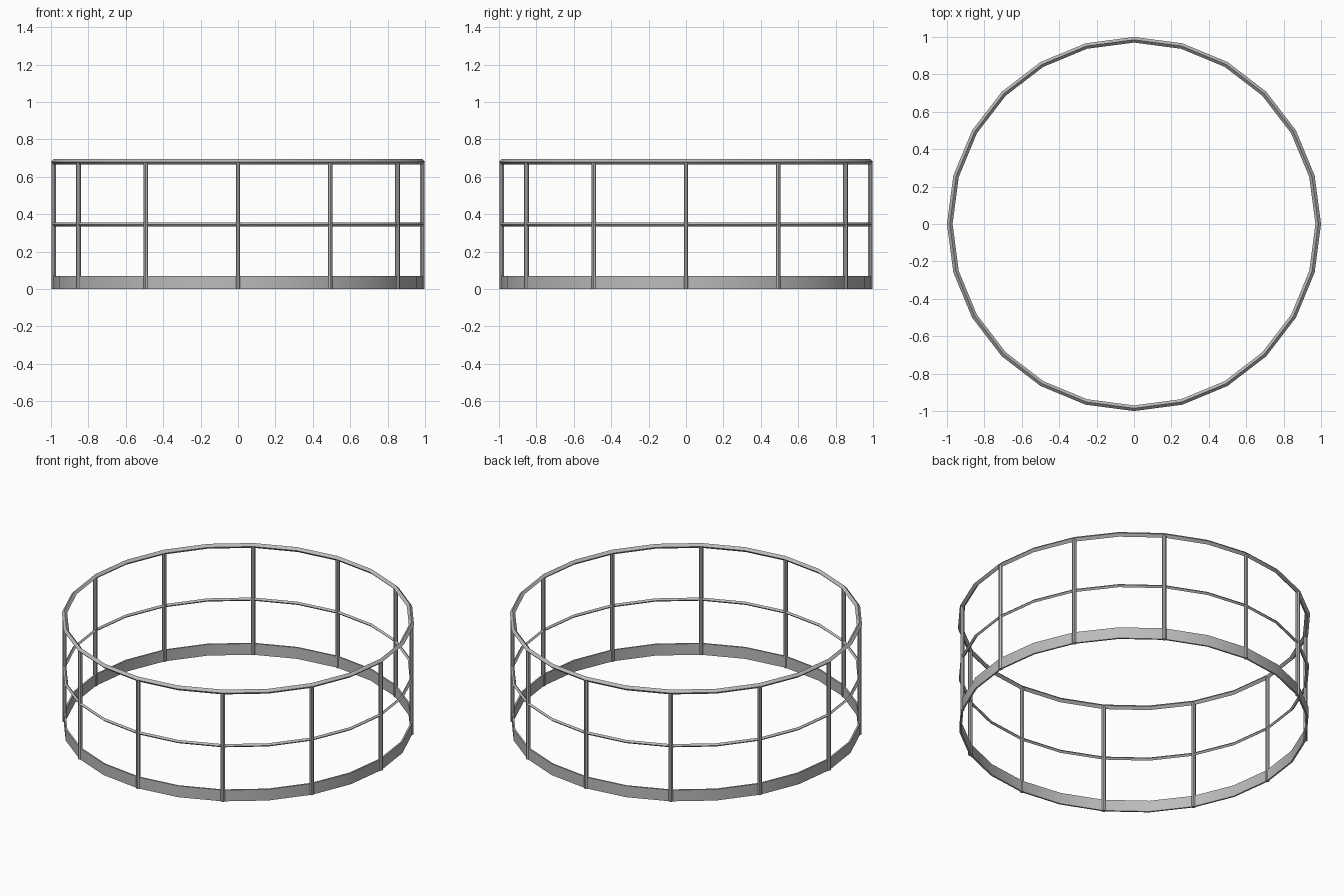
import bpy, bmesh, math

if "Cube" in bpy.data.objects:
    bpy.data.objects.remove(bpy.data.objects["Cube"])

R = 0.985          # centre-line radius of the railing
SEGMENTS = 24      # sides of every ring
POSTS = 12

steel = bpy.data.materials.new("grey_steel")
steel.diffuse_color = (0.5, 0.5, 0.5, 1)
steel.use_nodes = True
steel.node_tree.nodes["Principled BSDF"].inputs["Base Color"].default_value = steel.diffuse_color


def finish(obj):
    obj.data.materials.append(steel)
    bpy.ops.object.select_all(action='DESELECT')
    obj.select_set(True)
    bpy.context.view_layer.objects.active = obj
    bpy.ops.object.shade_smooth_by_angle(angle=math.radians(30))


def ring(name, profile):
    """Sweep a closed (radius, height) profile around the z axis."""
    bm = bmesh.new()
    loops = []
    for i in range(SEGMENTS):
        a = 2 * math.pi * i / SEGMENTS
        loops.append([bm.verts.new((r * math.cos(a), r * math.sin(a), z)) for r, z in profile])
    n = len(profile)
    for i in range(SEGMENTS):
        p, q = loops[i], loops[(i + 1) % SEGMENTS]
        for j in range(n):
            k = (j + 1) % n
            bm.faces.new((p[j], q[j], q[k], p[k]))
    bmesh.ops.recalc_face_normals(bm, faces=bm.faces)
    mesh = bpy.data.meshes.new(name)
    bm.to_mesh(mesh)
    bm.free()
    obj = bpy.data.objects.new(name, mesh)
    bpy.context.collection.objects.link(obj)
    finish(obj)


def diamond(z, h):
    return [(R + h, z), (R, z + h), (R - h, z), (R, z - h)]


# Handrail and middle rail: diamond-section bars
ring("top_rail", diamond(0.68, 0.015))
ring("middle_rail", diamond(0.345, 0.01))

# Thin kick board around the foot
ring("toe_board", [(R + 0.005, 0), (R + 0.005, 0.07), (R - 0.005, 0.07), (R - 0.005, 0)])

# Upright posts on every second corner
for i in range(POSTS):
    a = 2 * math.pi * i / POSTS
    bpy.ops.mesh.primitive_cylinder_add(
        vertices=8, radius=0.0125, depth=0.68,
        location=(R * math.cos(a), R * math.sin(a), 0.34), rotation=(0, 0, a + math.pi / 8))
    post = bpy.context.object
    post.name = f"post_{i + 1}"
    finish(post)
    # 45-degree sides read as a round tube
    bpy.ops.object.shade_smooth_by_angle(angle=math.radians(50))
